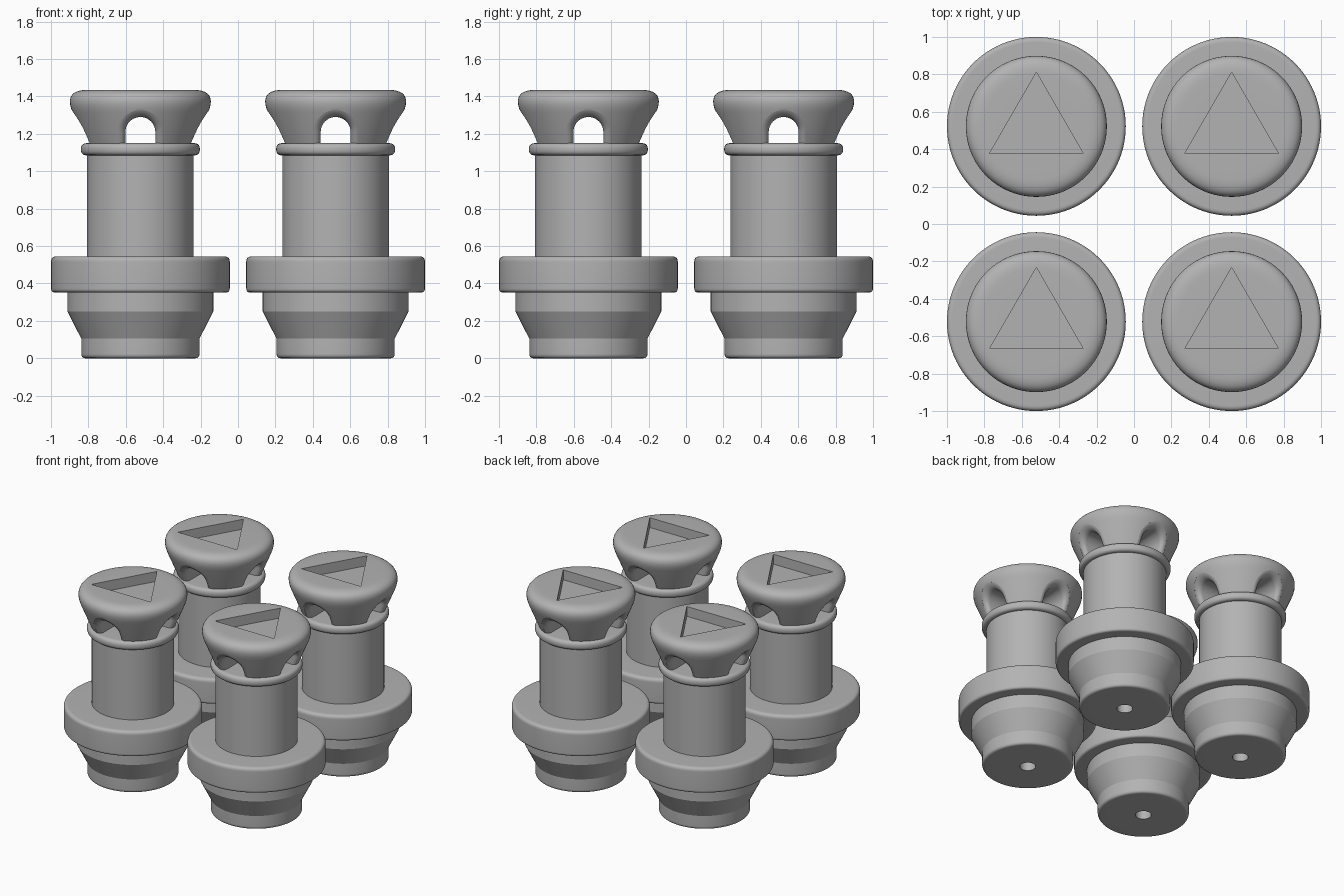
import bpy, bmesh, math
from mathutils import Vector

if "Cube" in bpy.data.objects:
    bpy.data.objects.remove(bpy.data.objects["Cube"], do_unlink=True)

SEGMENTS = 96
SPACING = 0.522

grey = bpy.data.materials.new("plain_grey")
grey.use_nodes = True
grey.diffuse_color = (0.45, 0.45, 0.45, 1)
grey.node_tree.nodes["Principled BSDF"].inputs["Base Color"].default_value = (0.45, 0.45, 0.45, 1)


def loft(name, rings):
    """Closed solid skinned through equal-length rings of points."""
    bm = bmesh.new()
    loops = [[bm.verts.new(p) for p in ring] for ring in rings]
    for a, b in zip(loops, loops[1:]):
        for i in range(len(a)):
            j = (i + 1) % len(a)
            bm.faces.new((a[i], a[j], b[j], b[i]))
    bm.faces.new(loops[0])
    bm.faces.new(loops[-1])
    bmesh.ops.recalc_face_normals(bm, faces=bm.faces)
    mesh = bpy.data.meshes.new(name)
    bm.to_mesh(mesh)
    bm.free()
    mesh.materials.append(grey)
    obj = bpy.data.objects.new(name, mesh)
    bpy.context.collection.objects.link(obj)
    return obj


def circle(r, z, n=SEGMENTS, start=0.0):
    step = math.tau / n
    return [(r * math.cos(start + i * step), r * math.sin(start + i * step), z) for i in range(n)]


def rounded(corners, steps=10):
    """Profile (radius, z, rounding) with each corner eased by a curve."""
    pts = [Vector(c[:2]) for c in corners]
    out = []
    for i, (p, c) in enumerate(zip(pts, corners)):
        if c[2] == 0:
            out.append(p)
            continue
        a = p + (pts[i - 1] - p).normalized() * c[2]
        b = p + (pts[i + 1] - p).normalized() * c[2]
        for k in range(steps + 1):
            t = k / steps
            out.append(a * (1 - t) ** 2 + p * 2 * t * (1 - t) + b * t * t)
    return out


def lathe(name, corners):
    return loft(name, [circle(p.x, p.y) for p in rounded(corners)])


def finish(obj, cutters=()):
    """Cut the part, set its shading, then place it on all four pegs."""
    for cutter in cutters:
        cutter.hide_render = True
        mod = obj.modifiers.new("cut", "BOOLEAN")
        mod.operation = "DIFFERENCE"
        mod.solver = "EXACT"
        mod.object = cutter
    bpy.context.view_layer.update()
    graph = bpy.context.evaluated_depsgraph_get()
    mesh = bpy.data.meshes.new_from_object(obj.evaluated_get(graph))
    mesh.shade_smooth()
    mesh.set_sharp_from_angle(angle=math.radians(22))
    name = obj.name
    for o in (obj, *cutters):
        bpy.data.objects.remove(o, do_unlink=True)
    for side, x in (("right", -SPACING), ("left", SPACING)):
        for end, y in (("front", -SPACING), ("back", SPACING)):
            copy = bpy.data.objects.new(f"{name}_{end}_{side}", mesh)
            copy.location = (x, y, 0)
            bpy.context.collection.objects.link(copy)


# Tapered plug with a small bore underneath
plug = lathe("plug", [(0.2, 0, 0), (0.316, 0, 0.025), (0.316, 0.105, 0),
                      (0.39, 0.25, 0), (0.39, 0.4, 0), (0.2, 0.4, 0)])
finish(plug, [loft("bore_cutter", [circle(0.055, -0.1, 32), circle(0.055, 0.3, 32)])])

# Wide flange
finish(lathe("flange", [(0.25, 0.352, 0), (0.478, 0.352, 0.022),
                        (0.478, 0.545, 0.03), (0.25, 0.545, 0)]))

# Straight stem
finish(lathe("stem", [(0.285, 0.5, 0), (0.285, 1.12, 0)]))

# Round-edged collar
finish(lathe("collar", [(0.2, 1.085, 0), (0.318, 1.085, 0.032),
                        (0.318, 1.15, 0.032), (0.2, 1.15, 0)]))

# Flared head with crossing arched windows and a triangular recess
NECK_R, NECK_Z, RIM_R, TOP = 0.29, 1.14, 0.413, 1.435


def window_cutter(turned):
    half, flare, spring = 0.08, 0.045, 1.21
    slope = (RIM_R - NECK_R) / (TOP - NECK_Z)

    def ring(sign, theta, extra):
        w = half + flare * (1 - math.cos(theta))
        outline = [(-w, 1.1)]
        outline += [(-w * math.cos(math.pi * k / 24), spring + w * math.sin(math.pi * k / 24))
                    for k in range(25)]
        outline += [(w, 1.1)]
        pts = []
        for x, z in outline:
            surface = math.sqrt((NECK_R + (z - NECK_Z) * slope) ** 2 - x * x)
            y = sign * (surface - flare + flare * math.sin(theta) + extra)
            pts.append((y, -x, z) if turned else (x, y, z))
        return pts

    angles = [math.radians(80) * k / 8 for k in range(9)]
    half_rings = [(a, 0) for a in angles] + [(angles[-1], 0.2)]
    rings = [ring(-1, *h) for h in reversed(half_rings)] + [ring(1, *h) for h in half_rings]
    return loft("window_cutter", rings)


head = lathe("head", [(NECK_R, NECK_Z, 0), (RIM_R, TOP, 0.13), (0.2, TOP, 0)])
recess = loft("recess_cutter", [circle(0.289, z, 3, math.pi / 2) for z in (TOP - 0.075, TOP + 0.1)])
finish(head, [window_cutter(False), window_cutter(True), recess])
